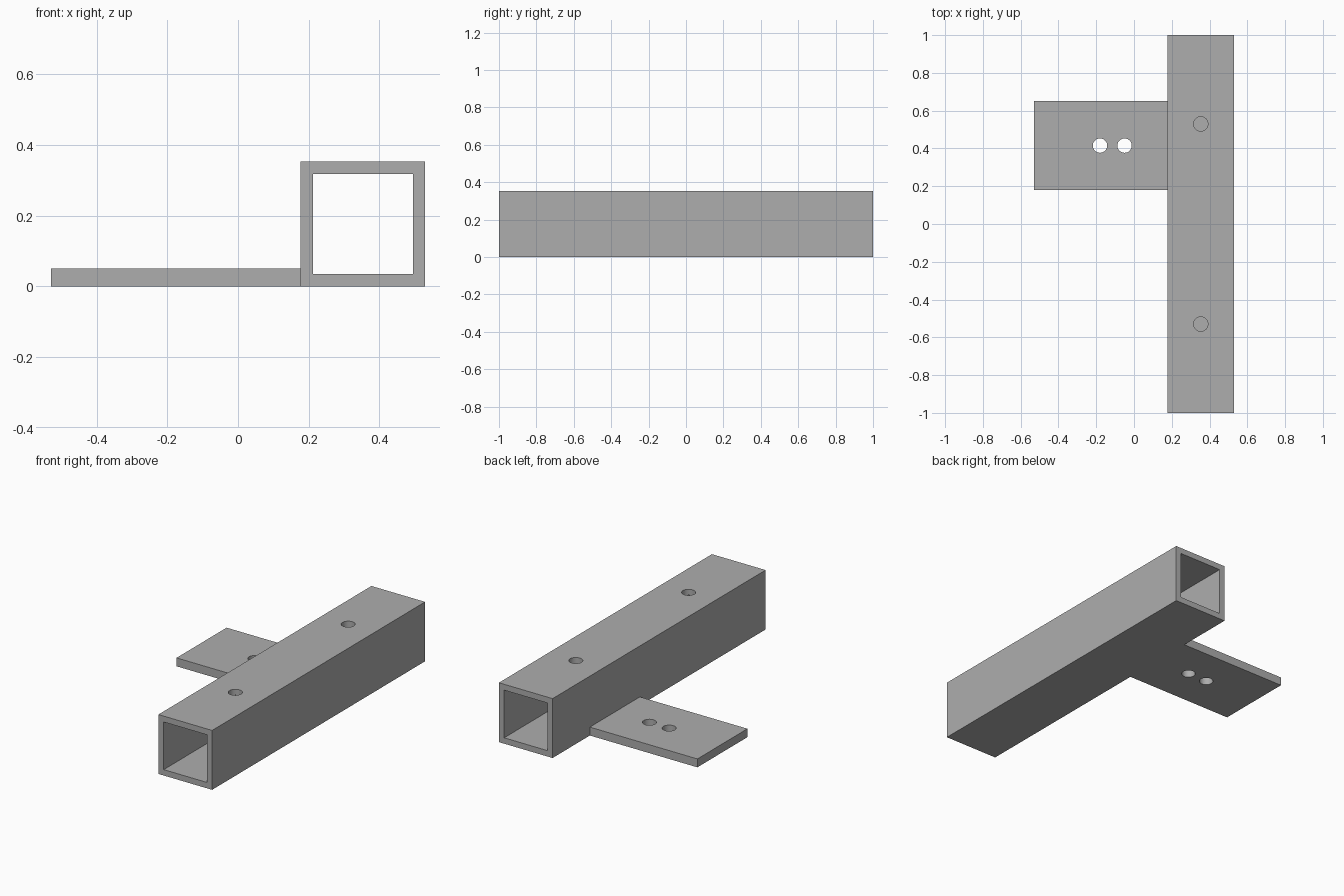
import bpy

default = bpy.data.objects.get("Cube")
if default:
    bpy.data.objects.remove(default, do_unlink=True)

STEEL = (0.42, 0.42, 0.42, 1.0)
HALF = 0.53          # half of the overall width
TUBE = 0.353         # outer side of the square tube
WALL = 0.035         # tube wall thickness
PLATE = 0.05         # plate thickness
HOLE_R = 0.038

steel = bpy.data.materials.new("grey steel")
steel.use_nodes = True
steel.diffuse_color = STEEL
steel.node_tree.nodes["Principled BSDF"].inputs["Base Color"].default_value = STEEL


def box(name, low, high):
    """Box between two opposite corners."""
    centre = [(a + b) / 2 for a, b in zip(low, high)]
    bpy.ops.mesh.primitive_cube_add(size=1, location=centre)
    obj = bpy.context.object
    obj.name = name
    obj.scale = [b - a for a, b in zip(low, high)]
    bpy.ops.object.transform_apply(location=True, rotation=False, scale=True)
    obj.data.materials.append(steel)
    return obj


def drill(x, y, z, depth):
    """Vertical cylinder used to cut a round hole."""
    bpy.ops.mesh.primitive_cylinder_add(vertices=48, radius=HOLE_R, depth=depth, location=(x, y, z))
    obj = bpy.context.object
    obj.name = "hole_cutter"
    obj.data.materials.append(steel)
    return obj


def cut(target, cutters):
    """Subtract the cutters, then smooth the hole walls."""
    bpy.ops.object.select_all(action="DESELECT")
    target.select_set(True)
    bpy.context.view_layer.objects.active = target
    for cutter in cutters:
        cutter.hide_render = True
        mod = target.modifiers.new("cut", "BOOLEAN")
        mod.operation = "DIFFERENCE"
        mod.solver = "EXACT"
        mod.object = cutter
        bpy.ops.object.modifier_apply(modifier=mod.name)
        bpy.data.objects.remove(cutter, do_unlink=True)
    bpy.ops.object.shade_smooth_by_angle()


# Square tube, open at both ends, with two holes in its top wall
left = HALF - TUBE
tube = box("square_tube", (left, -1, 0), (HALF, 1, TUBE))
bore = box("bore_cutter", (left + WALL, -1.2, WALL), (HALF - WALL, 1.2, TUBE - WALL))
top_holes = [drill(HALF - TUBE / 2, y, TUBE, WALL * 4) for y in (-0.53, 0.53)]
cut(tube, [bore] + top_holes)

# Flat mounting plate against the tube's side, with two through holes
plate = box("mounting_plate", (-HALF, 0.18, 0), (left, 0.65, PLATE))
cut(plate, [drill(x, 0.415, PLATE / 2, PLATE * 3) for x in (-0.18, -0.05)])
